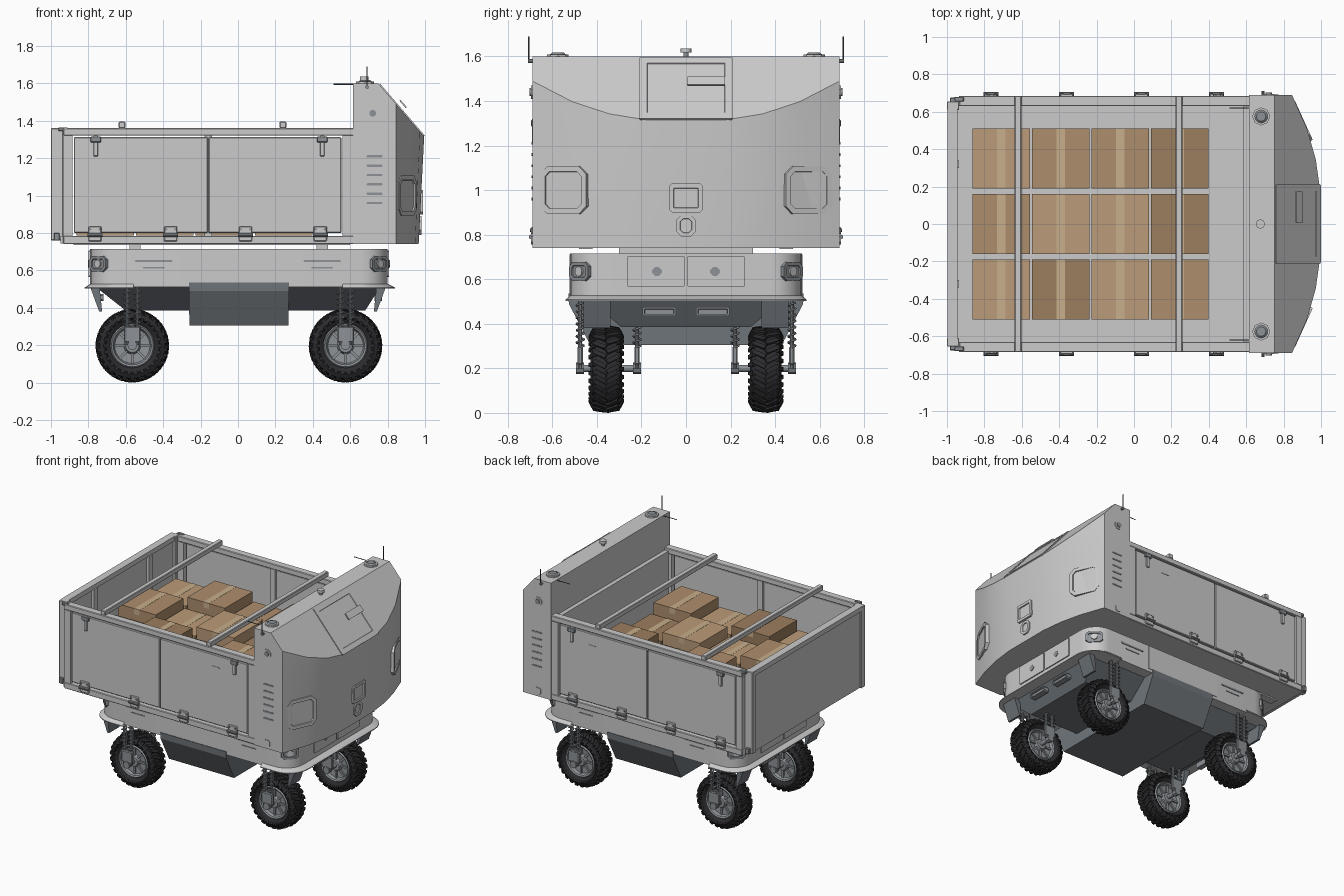
import bpy, bmesh, random
from math import sin, cos, pi, radians, atan2
from mathutils import Vector, Matrix

if "Cube" in bpy.data.objects:
    bpy.data.objects.remove(bpy.data.objects["Cube"])

random.seed(4)
T = Matrix.Translation

def mat(name, c):
    m = bpy.data.materials.new(name)
    m.diffuse_color = (*c, 1)
    m.use_nodes = True
    m.node_tree.nodes["Principled BSDF"].inputs["Base Color"].default_value = m.diffuse_color
    return m

RUBBER = mat("rubber", (.025, .025, .028))
SLATE = mat("slate", (.16, .18, .20))
STEEL = mat("steel", (.27, .29, .31))
DARK = mat("dark_grey", (.10, .11, .12))
CARD = [mat("cardboard_%d" % i, c) for i, c in enumerate([(.50, .33, .19), (.42, .27, .15), (.33, .21, .11)])]
TAPE = mat("tape", (.58, .43, .26))
PAINT = mat("pale_paint", (.70, .70, .71))

def obj(name, bm, m=None, smooth=False):
    bmesh.ops.recalc_face_normals(bm, faces=bm.faces)
    me = bpy.data.meshes.new(name)
    bm.to_mesh(me)
    bm.free()
    if smooth:
        me.shade_smooth()
        me.set_sharp_from_angle(angle=radians(35))
    me.materials.append(m or PAINT)
    o = bpy.data.objects.new(name, me)
    bpy.context.collection.objects.link(o)
    return o

def add_cube(bm, M, size):
    bmesh.ops.create_cube(bm, size=1, matrix=M @ Matrix.Diagonal((*size, 1)))

def box(name, x0, x1, y0, y1, z0, z1, m=None, bev=0):
    bm = bmesh.new()
    add_cube(bm, T(((x0 + x1) / 2, (y0 + y1) / 2, (z0 + z1) / 2)), (abs(x1 - x0), abs(y1 - y0), abs(z1 - z0)))
    if bev:
        bmesh.ops.bevel(bm, geom=bm.edges[:], offset=bev, segments=1, affect='EDGES')
    return obj(name, bm, m)

def loft_bm(rings, ring_closed=False):
    # skin a series of outlines; caps the ends, or joins last to first
    bm = bmesh.new()
    R = [[bm.verts.new(p) for p in r] for r in rings]
    n = len(R[0])
    for a, b in zip(R, R[1:] + R[:1] if ring_closed else R[1:]):
        for i in range(n):
            bm.faces.new((a[i], a[(i + 1) % n], b[(i + 1) % n], b[i]))
    if not ring_closed:
        bm.faces.new(R[0])
        bm.faces.new(R[-1])
    return bm

def cyl(name, a, b, r, m=None, n=16, r2=None):
    a, b = Vector(a), Vector(b)
    bm = bmesh.new()
    M = T((a + b) / 2) @ (b - a).to_track_quat('Z', 'Y').to_matrix().to_4x4()
    bmesh.ops.create_cone(bm, cap_ends=True, segments=n, radius1=r, radius2=r if r2 is None else r2,
                          depth=(b - a).length, matrix=M)
    return obj(name, bm, m, True)

def facing(loc, yaw, pitch=0):
    n = Vector((cos(yaw) * cos(pitch), sin(yaw) * cos(pitch), sin(pitch)))
    r = Vector((-sin(yaw), cos(yaw), 0))
    return T(loc) @ Matrix((r, n.cross(r), n)).transposed().to_4x4()

def plate(name, M, w, h, d, c=0.004, inset=0, recess=0, m=None):
    # chamfered panel standing d proud of a surface, with optional recessed middle
    def outline(k, z):
        a, b, e = w / 2 - k, h / 2 - k, max(c - k * .6, .002)
        return [M @ Vector(p) for p in ((-a + e, -b, z), (a - e, -b, z), (a, -b + e, z), (a, b - e, z),
                                        (a - e, b, z), (-a + e, b, z), (-a, b - e, z), (-a, -b + e, z))]
    rings = [outline(0, -.02), outline(0, d)]
    if inset:
        rings += [outline(inset, d), outline(inset + .002, d - recess)]
    return obj(name, loft_bm(rings), m)

def rounded(x0, x1, hy, r, z, n=6):
    pts = []
    for cx, cy, a0 in ((x1 - r, hy - r, 0), (x0 + r, hy - r, 90), (x0 + r, r - hy, 180), (x1 - r, r - hy, 270)):
        for i in range(n + 1):
            a = radians(a0 + 90 * i / n)
            pts.append((cx + r * cos(a), cy + r * sin(a), z))
    return pts

# --- control tower: plan outline with bowed nose, leaning front, sloped top cut
nose = [(.845, .69), (.925, .51), (.972, .345), (.995, .18)]
plan = [(.615, .69)] + nose + [(x, -y) for x, y in reversed(nose)] + [(.615, -.69)]
bm = loft_bm([[(x - (.03 * (x - .84) / .16 if x > .9 and z < 1 else 0), y, z) for x, y in plan]
              for z in (.74, 1.31, 1.6)])
slope = atan2(.25, .29)
bmesh.ops.bisect_plane(bm, geom=bm.verts[:] + bm.edges[:] + bm.faces[:], plane_co=(.75, 0, 1.6),
                       plane_no=(cos(slope), 0, sin(slope)), clear_outer=True, dist=1e-5)
bmesh.ops.holes_fill(bm, edges=bm.edges[:])
obj("control_tower", bm, None, True)
plate("slope_hatch", facing((.875, 0, 1.455), 0, slope), .42, .365, .006, .004, .035, .004)
plate("hatch_screen", facing((.895, .09, 1.50), 0, slope), .17, .05, -.012)
plate("nose_panel", facing((.977, 0, .965), 0), .15, .13, .012, .012, .02, .008)
plate("nose_latch", facing((.970, 0, .84), 0), .09, .10, .010, .025, .018, .006)
for s in (-1, 1):
    plate("tower_lamp", facing((.900, s * .548, 1.0), s * atan2(.176, .387)), .225, .215, .010, .035, .024, .008)
    side = lambda x, z: facing((x, s * .69, z), s * pi / 2)
    plate("tower_camera_mount", side(.72, 1.44), .06, .06, .006, .018)
    cyl("tower_camera", (.72, s * .69, 1.44), (.72, s * .702, 1.44), .018, STEEL)
    for i in range(6):
        plate("side_vent", side(.73, .96 + i * .05), .085, .012, .003, .004, m=STEEL)
    plate("side_marker", side(.72, .78), .05, .05, .006, .012)
    cyl("roof_dome_base", (.68, s * .575, 1.6), (.68, s * .575, 1.61), .048, n=8)
    cyl("roof_dome", (.68, s * .575, 1.61), (.68, s * .575, 1.618), .035, STEEL, r2=.025)
    cyl("antenna_mount", (.69, s * .685, 1.58), (.69, s * .71, 1.58), .009, STEEL, 8)
    cyl("antenna", (.69, s * .706, 1.575), (.69, s * .706, 1.69), .003, DARK, 6)
    cyl("rear_whip", (.51, s * .62, 1.595), (.63, s * .62, 1.595), .003, DARK, 6)
cyl("roof_beacon_stem", (.675, 0, 1.6), (.675, 0, 1.62), .012, STEEL)
cyl("roof_beacon", (.675, 0, 1.618), (.675, 0, 1.637), .024)

# --- cargo bed: floor, side frames and drop panels
box("bed_floor", -.95, .63, -.67, .67, .745, .785)
for s in (-1, 1):
    box("top_rail", -.935, .62, s * .63, s * .685, 1.32, 1.36, None, .004)
    box("bottom_rail", -.935, .62, s * .63, s * .685, .74, .785, None, .004)
    box("bed_rear_post", -.935, -.885, s * .63, s * .685, .785, 1.32)
    box("bed_front_post", .56, .62, s * .63, s * .685, .785, 1.32)
    box("drop_panel_rear", -.878, -.163, s * .65, s * .68, .80, 1.312, None, .004)
    box("drop_panel_front", -.157, .553, s * .65, s * .68, .80, 1.312, None, .004)
    box("inner_stud", -.18, -.14, s * .632, s * .65, .785, 1.32)
    for x in (-.765, -.36, .04, .44):
        box("hinge_leaf", x - .035, x + .035, s * .68, s * .696, .755, .835, None, .004)
        cyl("hinge_pin", (x - .04, s * .695, .79), (x + .04, s * .695, .79), .011, STEEL, 10)
        for dx in (-.024, .024):
            cyl("hinge_bolt", (x + dx, s * .69, .82), (x + dx, s * .701, .82), .007, STEEL, 6)
    for x in (-.76, .45):
        box("panel_latch", x - .012, x + .012, s * .675, s * .692, 1.21, 1.32, None, .003)
        box("latch_head", x - .028, x + .028, s * .675, s * .695, 1.285, 1.315, STEEL, .003)
    plate("panel_marker", facing((.29, s * .68, 1.22), s * pi / 2), .07, .012, .003)
    box("tailgate_post", -1, -.935, s * .61, s * .655, .76, 1.36, None, .004)
    box("tailgate_latch", -.985, -.955, s * .65, s * .675, .76, .80, STEEL, .003)
    box("tailgate_top_latch", -.96, -.91, s * .655, s * .68, 1.345, 1.365, STEEL, .003)
box("tailgate", -.99, -.955, -.63, .63, .765, 1.35)
box("tailgate_top_rail", -.998, -.945, -.63, .63, 1.325, 1.36)
for y in (-.32, .32):
    box("tailgate_stud", -.956, -.935, y - .02, y + .02, .785, 1.33)
box("bed_front_rail", .585, .62, -.63, .63, .785, 1.34)
for x in (-.62, .24):
    box("cross_bar", x - .018, x + .018, -.685, .685, 1.36, 1.395, None, .004)

# --- stacked cartons, alternate stacks raised
for i in range(4):
    for j in range(3):
        x, y = -.71 + i * .318, -.35 + j * .35
        top = 1.18 if (i + j) % 2 else 1.11
        h = (top - .785) / 3
        for k in range(3):
            z = .785 + k * h
            box("carton", x - .153, x + .153, y - .16, y + .16, z + .001, z + h, random.choice(CARD))
        box("carton_tape", x - .022, x + .022, y - .161, y + .161, top - .04, top + .001, TAPE)

# --- chassis body, skirt and fittings
obj("chassis_body", loft_bm([rounded(-.79, .80, .52, .14, z) for z in (.51, .715)]), None, True)
for e, x0 in ((1, .80), (-1, -.79)):
    # wrap-round end skirts that flare at the corners
    bm = loft_bm([rounded(-.82, .84, .542, .15, .502), rounded(-.82, .84, .542, .15, .508),
                  rounded(-.79, .80, .52, .14, .528)])
    bmesh.ops.bisect_plane(bm, geom=bm.verts[:] + bm.edges[:] + bm.faces[:], plane_co=(e * .56, 0, 0),
                           plane_no=(-e, 0, 0), clear_outer=True)
    obj("end_skirt", bm, None, True)
for s in (-1, 1):
    box("bed_long_rail", -.88, .60, s * .42, s * .48, .735, .75)
    plate("chassis_side_panel", facing((0, s * .52, .622), s * pi / 2), .61, .18, .004)
    for x in (-.45, .45):
        plate("chassis_slot", facing((x, s * .52, .65), s * pi / 2), .20, .012, .004, m=STEEL)
        plate("chassis_lower_slot", facing((x, s * .52, .615), s * pi / 2), .12, .008, .003, m=STEEL)
    for e, x0 in ((1, .80), (-1, -.79)):
        yaw = 0 if e > 0 else pi
        a = s * radians(45) if e > 0 else pi - s * radians(45)
        p = (x0 - e * .14 + e * .095, s * .475, .635)
        plate("corner_lamp", facing(p, a), .12, .085, .010, .02, .016, .006, STEEL)
        cyl("corner_lamp_lens", p, (p[0] + cos(a) * .012, p[1] + sin(a) * .012, p[2]), .022)
        plate("end_door", facing((x0, s * .135, .635), yaw), .255, .14, .008)
        plate("end_door_handle", facing((x0 + e * .008, s * .13, .635), yaw), .045, .04, .004, .015, m=STEEL)
        plate("tow_lamp", facing((x0 - e * .05, s * .12, .455), yaw), .15, .04, .02, .008, .008, .008, STEEL)
for x in (-.55, .45):
    box("bed_spacer", x - .03, x + .03, -.30, .30, .71, .75)

# --- undertray, belly box and corner flaps
def quad(hy, z, x0, x1):
    return [(x0, -hy, z), (x1, -hy, z), (x1, hy, z), (x0, hy, z)]
obj("undertray", loft_bm([quad(.44, .511, -.76, .76), quad(.29, .385, -.60, .68)]), SLATE)
obj("belly_box", loft_bm([quad(.528, .535, -.262, .272), quad(.526, .49, -.262, .272),
                          quad(.43, .305, -.26, .27)]), SLATE)
for s in (-1, 1):
    for x in (-.765, .765):
        flap = loft_bm([quad(.06, .51, x - .025, x + .025), quad(.06, .38, x * .96 - .008, x * .96 + .008)])
        obj("mud_flap", flap, SLATE).location.y = s * .40

# --- wheels: one lathe profile each for tyre and rim, lugs added as blocks
def lathe(half, n):
    prof = half + [(r, -y) for r, y in reversed(half)]
    return loft_bm([[(r * cos(2 * pi * i / n), y, r * sin(2 * pi * i / n)) for r, y in prof] for i in range(n)], True)

bm = lathe([(.115, .048), (.132, .063), (.155, .071), (.173, .061), (.184, .03)], 40)
for k in range(26):
    for s in (-1, 1):
        R = Matrix.Rotation(2 * pi * (k + (.5 if s > 0 else 0)) / 26, 4, 'Y')
        add_cube(bm, R @ T((0, s * .028, .183)) @ Matrix.Rotation(s * radians(28), 4, 'Z')
                 @ Matrix.Rotation(-s * radians(8), 4, 'X'), (.020, .060, .018))
        add_cube(bm, R @ T((0, s * .063, .163)) @ Matrix.Rotation(s * radians(28), 4, 'X'), (.018, .016, .044))
tyre = obj("tyre", bm, RUBBER, True)
bm = lathe([(.122, .046), (.112, .060), (.102, .054), (.094, .034), (.045, .030), (.036, .055), (.002, .058)], 32)
for k in range(8):
    for s in (-1, 1):
        add_cube(bm, Matrix.Rotation(2 * pi * k / 8, 4, 'Y') @ T((0, s * .036, .068)), (.014, .014, .056))
rim = obj("rim", bm, STEEL, True)

# helical spring shared by all struts
spring = bpy.data.curves.new("spring", 'CURVE')
spring.dimensions = '3D'
spring.bevel_depth, spring.bevel_resolution = .0045, 1
sp = spring.splines.new('POLY')
sp.points.add(72)
for i, p in enumerate(sp.points):
    p.co = (.017 * cos(i * pi / 5), .017 * sin(i * pi / 5), .20 * i / 72, 1)
spring.materials.append(STEEL)

def place(name, data, loc):
    o = bpy.data.objects.new(name, data)
    o.location = loc
    bpy.context.collection.objects.link(o)

for wx in (-.565, .575):
    for s in (-1, 1):
        c = (wx, s * .358, .197)
        place("wheel_tyre", tyre.data, c)
        place("wheel_rim", rim.data, c)
        cyl("axle", (wx, s * .21, .2), (wx, s * .485, .2), .016, STEEL)
        for y in (.22, .475):
            cyl("axle_cap", (wx, s * (y - .018), .2), (wx, s * (y + .018), .2), .026, STEEL, 8)
            box("fork_bracket", wx - .045, wx + .045, s * (y - .012), s * (y + .012), .215, .30, STEEL, .006)
            for dx in (-.027, .027):
                cyl("strut_rod", (wx + dx, s * y, .20), (wx + dx, s * y, .51), .009, STEEL, 10)
                place("strut_spring", spring, (wx + dx, s * y, .295))
for o in (tyre, rim):
    bpy.data.objects.remove(o)
